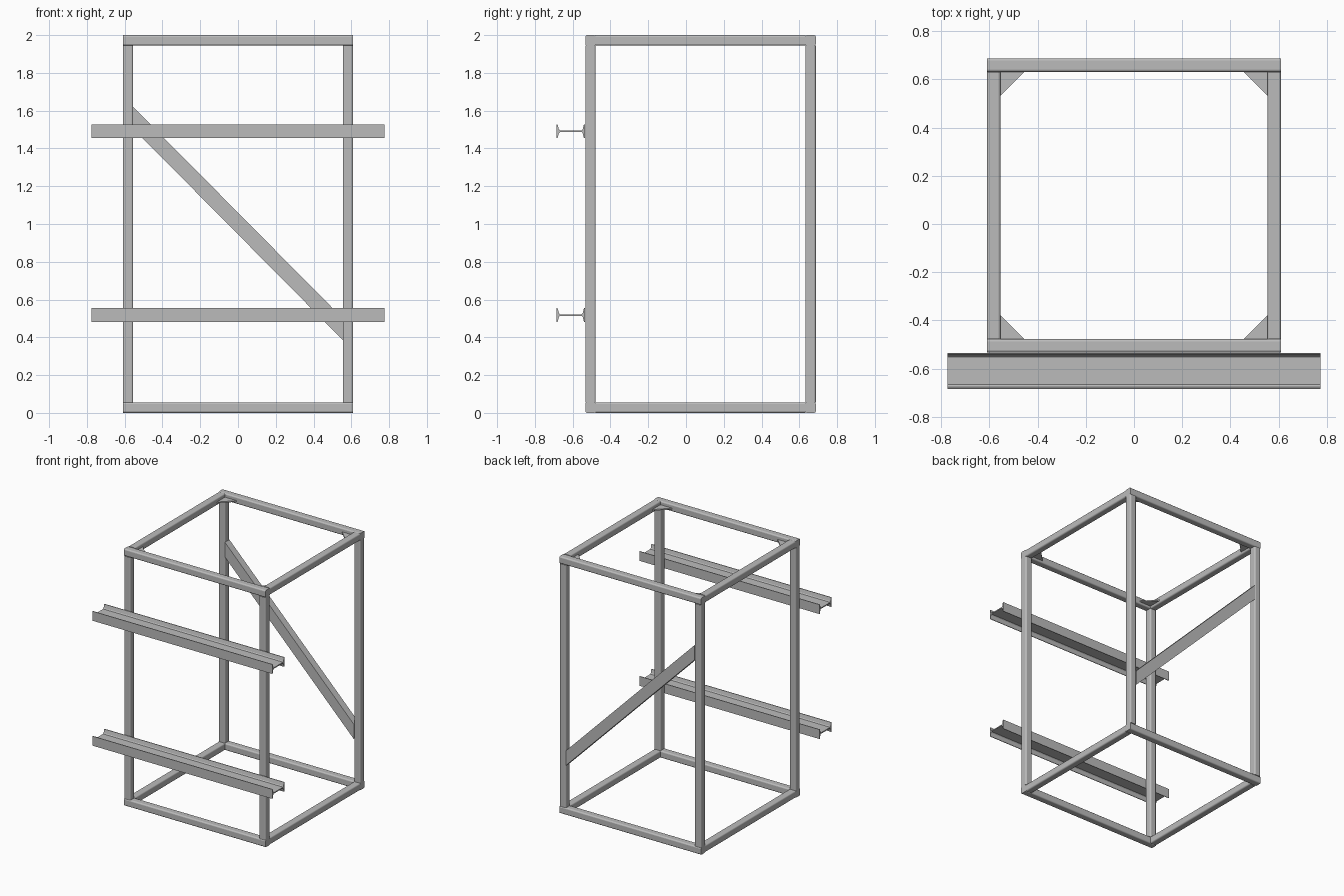
import bpy, bmesh
from mathutils import Vector

cube = bpy.data.objects.get("Cube")
if cube:
    bpy.data.objects.remove(cube, do_unlink=True)

steel = bpy.data.materials.new("grey steel")
steel.use_nodes = True
grey = (0.5, 0.5, 0.5, 1)
steel.diffuse_color = grey
steel.node_tree.nodes["Principled BSDF"].inputs["Base Color"].default_value = grey

X, Y0, Y1, TOP, T = 0.61, -0.533, 0.687, 2.0, 0.055  # frame extents and tube width


def extrude(name, points, offset, rounding=0):
    """Closed polygon swept along an offset vector, with optional rounded edges."""
    bm = bmesh.new()
    face = bm.faces.new([bm.verts.new(p) for p in points])
    swept = bmesh.ops.extrude_face_region(bm, geom=[face])["geom"]
    bmesh.ops.translate(bm, vec=Vector(offset),
                        verts=[v for v in swept if isinstance(v, bmesh.types.BMVert)])
    bmesh.ops.recalc_face_normals(bm, faces=bm.faces)
    mesh = bpy.data.meshes.new(name)
    bm.to_mesh(mesh)
    bm.free()
    mesh.materials.append(steel)
    obj = bpy.data.objects.new(name, mesh)
    bpy.context.collection.objects.link(obj)
    if rounding:
        bevel = obj.modifiers.new("rounded corners", "BEVEL")
        bevel.width, bevel.segments = rounding, 3
        # round only the edges running along the tube
        weights = mesh.attributes.new("bevel_weight_edge", "FLOAT", "EDGE")
        along = Vector(offset).normalized()
        for e in mesh.edges:
            a, b = (mesh.vertices[i].co for i in e.vertices)
            weights.data[e.index].value = abs((b - a).normalized().dot(along)) > 0.99
        bevel.limit_method = "WEIGHT"
        bpy.ops.object.select_all(action="DESELECT")
        obj.select_set(True)
        bpy.context.view_layer.objects.active = obj
        bpy.ops.object.shade_smooth_by_angle()
    return obj


def tube(name, start, axis, length):
    """Square tube from its low corner along one axis."""
    u, v = [Vector([T if i == k else 0 for i in range(3)]) for k in range(3) if k != axis]
    s = Vector(start)
    extrude(name, [s, s + u, s + u + v, s + v],
            [length if i == axis else 0 for i in range(3)], 0.009)


# Top and bottom rails
for level, z in (("bottom", 0), ("top", TOP - T)):
    for side, y in (("front", Y0), ("back", Y1 - T)):
        tube(f"{level}_{side}_rail", (-X, y, z), 0, 2 * X)
    for side, x in (("right", -X), ("left", X - T)):
        tube(f"{level}_{side}_rail", (x, Y0 + T, z), 1, Y1 - Y0 - 2 * T)

# Corner posts and gusset plates under the top rails
for side, sx in (("right", -1), ("left", 1)):
    for end, y, sy in (("front", Y0, -1), ("back", Y1, 1)):
        tube(f"{end}_{side}_post", (sx * X - (T if sx > 0 else 0),
                                    y - (T if sy > 0 else 0), T), 2, TOP - 2 * T)
        cx, cy, z = sx * (X - T), y - sy * T, 1.962
        extrude(f"{end}_{side}_gusset",
                [(cx, cy, z), (cx - sx * 0.1, cy, z), (cx, cy - sy * 0.1, z)], (0, 0, 0.01))

# Diagonal brace across the back
bx = X - T
extrude("back_brace", [(-bx, Y1 - T, 1.62), (bx, Y1 - T, 0.50),
                       (bx, Y1 - T, 0.385), (-bx, Y1 - T, 1.505)], (0, T, 0))

# Horizontal I-beams across the front, with tapered flanges
quarter = [(0.075, 0.037), (0.070, 0.037), (0.063, 0.010), (0.057, 0.004)]
outline = (quarter + [(-y, z) for y, z in reversed(quarter)]
           + [(-y, -z) for y, z in quarter] + [(y, -z) for y, z in reversed(quarter)])
for name, z in (("lower_beam", 0.518), ("upper_beam", 1.491)):
    extrude(name, [(-0.775, Y0 - 0.077 + py, z + pz) for py, pz in outline], (1.55, 0, 0))
